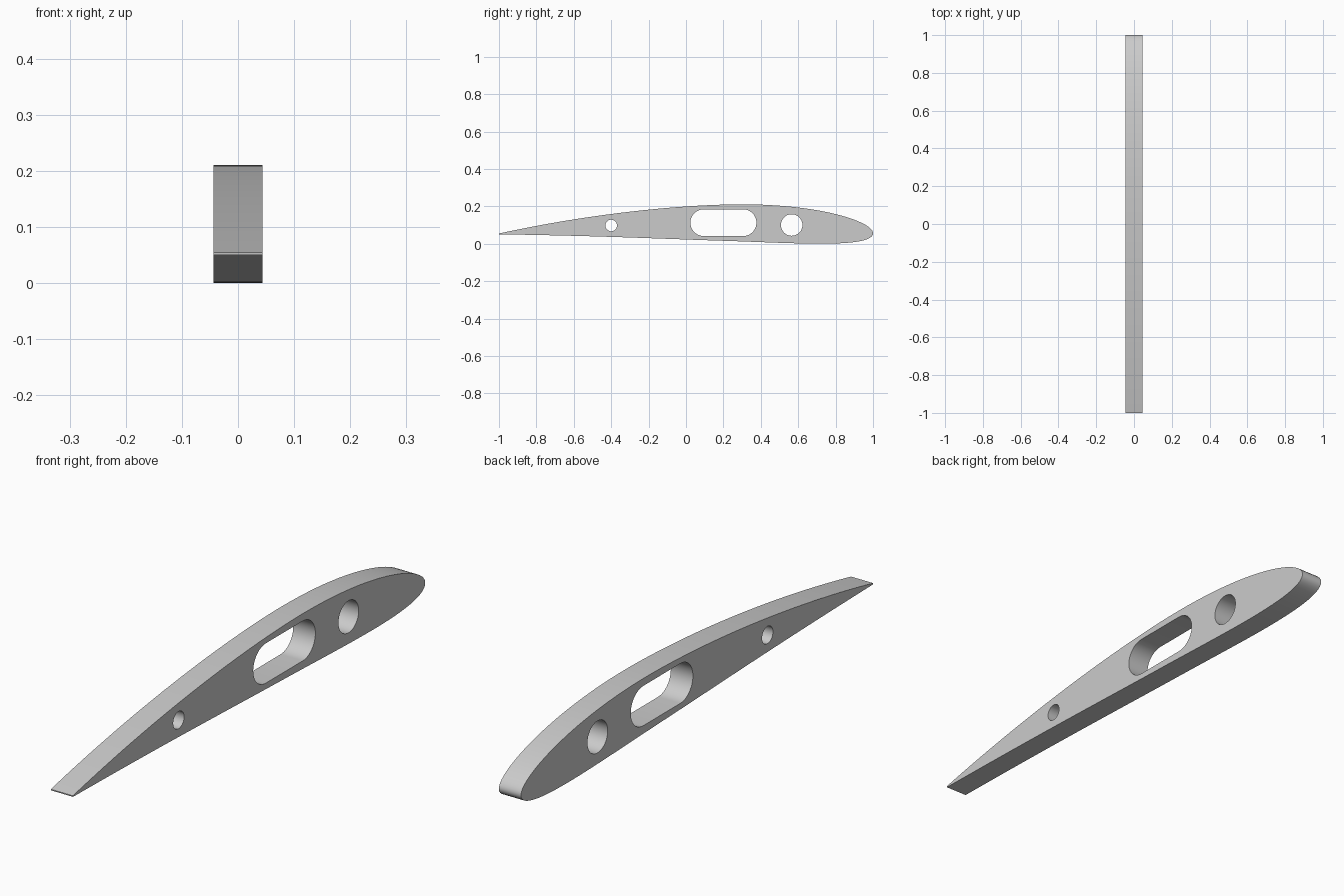
import bpy, bmesh, math
from mathutils import Matrix

cube = bpy.data.objects.get("Cube")
if cube:
    bpy.data.objects.remove(cube, do_unlink=True)

CHORD = 2.0
HALF_WIDTH = 0.044
CAMBER, CAMBER_POS, THICKNESS = 0.03, 0.4, 0.10
CHORD_Z = 0.0525
STEPS = 60


def camber(t):
    """Mean line height and slope at chord fraction t from the nose."""
    p = CAMBER_POS
    k = CAMBER / (p * p if t < p else (1 - p) ** 2)
    base = 0 if t < p else 1 - 2 * p
    return k * (base + 2 * p * t - t * t), 2 * k * (p - t)


def surface(t, side):
    """Point on the upper (+1) or lower (-1) skin in model y, z."""
    half = 5 * THICKNESS * (0.2969 * math.sqrt(t) - 0.126 * t - 0.3516 * t**2
                            + 0.2843 * t**3 - 0.1015 * t**4)
    mid, slope = camber(t)
    a = math.atan(slope)
    u = t - side * half * math.sin(a)
    v = mid + side * half * math.cos(a)
    return CHORD * (0.5 - u), CHORD_Z + CHORD * v


def slot(y, radius, straight=0.0, n=24):
    """Round hole, or long round-ended slot, centred on the mean line."""
    z = CHORD_Z + CHORD * camber(0.5 - y / CHORD)[0]
    points = []
    for end in (1, -1):
        for i in range(n + 1 if straight else n):
            a = math.pi * (i / n - 0.5) + (0 if end > 0 else math.pi)
            points.append((y + end * straight / 2 + radius * math.cos(a),
                           z + radius * math.sin(a)))
    return points


# Aerofoil outline, points gathered towards the nose
stations = [(1 - math.cos(math.pi * i / STEPS)) / 2 for i in range(STEPS + 1)]
outline = [surface(t, 1) for t in reversed(stations)]
outline += [surface(t, -1) for t in stations[1:]]

# Spar hole, lightening slot and rear hole
loops = [outline, slot(0.565, 0.0575), slot(0.2, 0.0715, 0.21), slot(-0.4, 0.031)]

# Filled profile extruded to the rib thickness
curve = bpy.data.curves.new("rib_profile", "CURVE")
curve.dimensions = "2D"
curve.fill_mode = "BOTH"
curve.extrude = HALF_WIDTH
for loop in loops:
    spline = curve.splines.new("POLY")
    spline.points.add(len(loop) - 1)
    for point, (y, z) in zip(spline.points, loop):
        point.co = (y, z, 0, 1)
    spline.use_cyclic_u = True
helper = bpy.data.objects.new("rib_profile", curve)
bpy.context.collection.objects.link(helper)
bpy.context.view_layer.update()
mesh = bpy.data.meshes.new_from_object(
    helper.evaluated_get(bpy.context.evaluated_depsgraph_get()))
bpy.data.objects.remove(helper, do_unlink=True)

# Stand the profile up in the y-z plane and weld it
mesh.transform(Matrix(((0, 0, 1, 0), (1, 0, 0, 0), (0, 1, 0, 0), (0, 0, 0, 1))))
bm = bmesh.new()
bm.from_mesh(mesh)
bmesh.ops.remove_doubles(bm, verts=bm.verts, dist=0.00001)
bmesh.ops.recalc_face_normals(bm, faces=bm.faces)
bm.to_mesh(mesh)
bm.free()

grey = bpy.data.materials.new("plain_grey")
grey.use_nodes = True
colour = (0.6, 0.6, 0.6, 1)
grey.diffuse_color = colour
grey.node_tree.nodes["Principled BSDF"].inputs["Base Color"].default_value = colour
mesh.materials.clear()
mesh.materials.append(grey)

rib = bpy.data.objects.new("wing_rib", mesh)
bpy.context.collection.objects.link(rib)
bpy.ops.object.select_all(action="DESELECT")
rib.select_set(True)
bpy.context.view_layer.objects.active = rib
bpy.ops.object.shade_smooth_by_angle(angle=math.radians(30))
